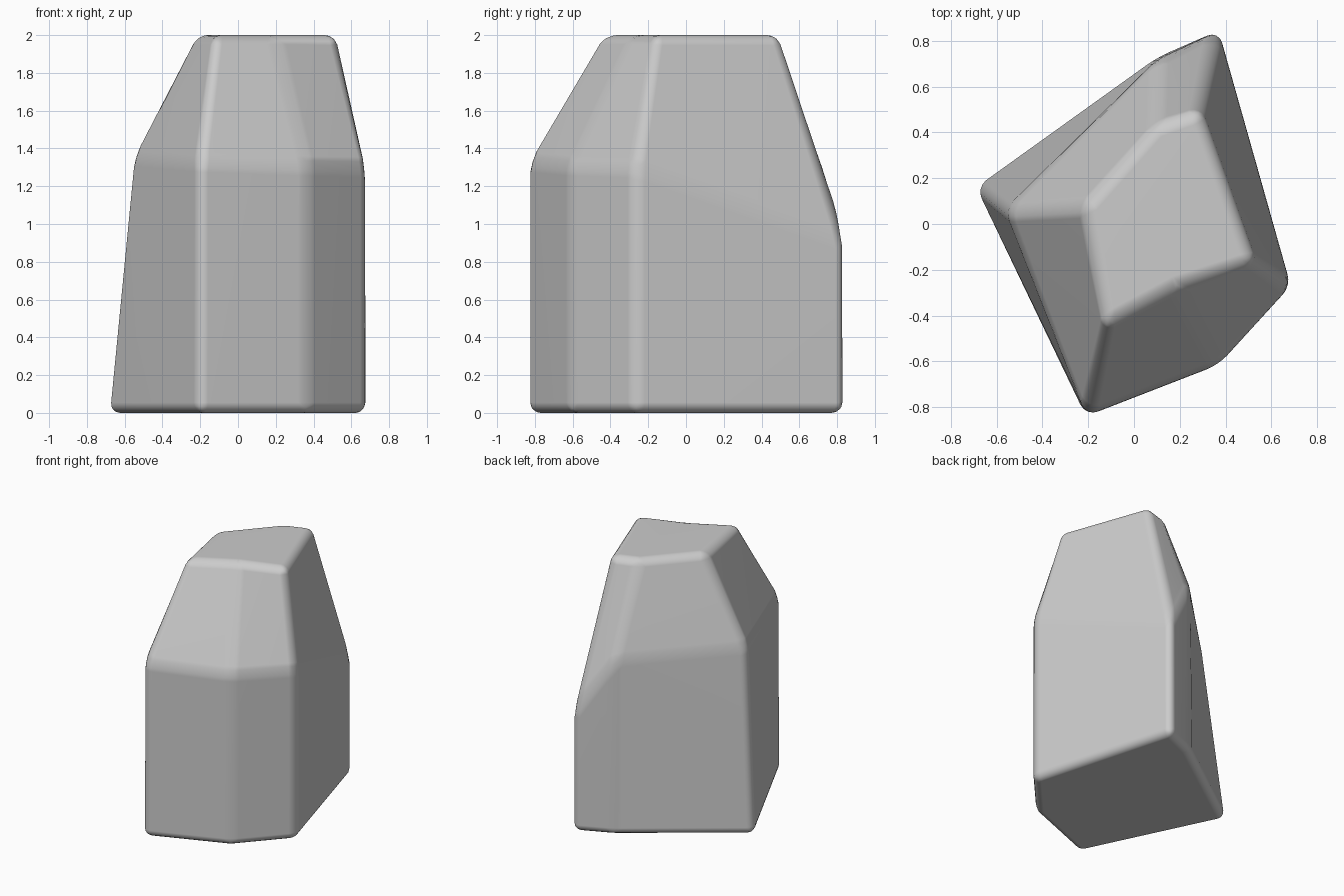
import bpy

if "Cube" in bpy.data.objects:
    bpy.data.objects.remove(bpy.data.objects["Cube"])

# Six-sided cross-sections, same corner order, from the base up
base = [(-0.695, 0.165, 0), (0.105, 0.73, 0), (0.37, 0.845, 0),
        (0.685, -0.27, 0), (0.37, -0.615, 0), (-0.21, -0.84, 0)]
shoulder = [(-0.56, 0.06, 1.36), (0.10, 0.72, 1.34), (0.37, 0.845, 0.9),
            (0.685, -0.27, 1.3), (0.37, -0.615, 1.31), (-0.21, -0.84, 1.33)]
top = [(-0.22, 0.08, 2), (0.09, 0.43, 2), (0.29, 0.50, 2),
       (0.53, -0.17, 2), (0.19, -0.28, 2), (-0.13, -0.45, 2)]
n = len(base)

# Side walls between sections, plus flat caps
faces = [(r * n + (i + 1) % n, r * n + i, (r + 1) * n + i, (r + 1) * n + (i + 1) % n)
         for r in range(2) for i in range(n)]
faces += [tuple(range(n)), tuple(reversed(range(2 * n, 3 * n)))]

mesh = bpy.data.meshes.new("boulder")
mesh.from_pydata(base + shoulder + top, [], faces)
rock = bpy.data.objects.new("boulder", mesh)
bpy.context.collection.objects.link(rock)
bpy.context.view_layer.objects.active = rock
rock.select_set(True)

# Consistent outward normals
bpy.ops.object.mode_set(mode='EDIT')
bpy.ops.mesh.select_all(action='SELECT')
bpy.ops.mesh.normals_make_consistent(inside=False)
bpy.ops.object.mode_set(mode='OBJECT')

# Worn, rounded edges
bevel = rock.modifiers.new("worn_edges", 'BEVEL')
bevel.width = 0.055
bevel.segments = 4
bevel.limit_method = 'ANGLE'
bevel.angle_limit = 0.15
bpy.ops.object.shade_smooth()
rock.modifiers.new("clean_shading", 'WEIGHTED_NORMAL')
